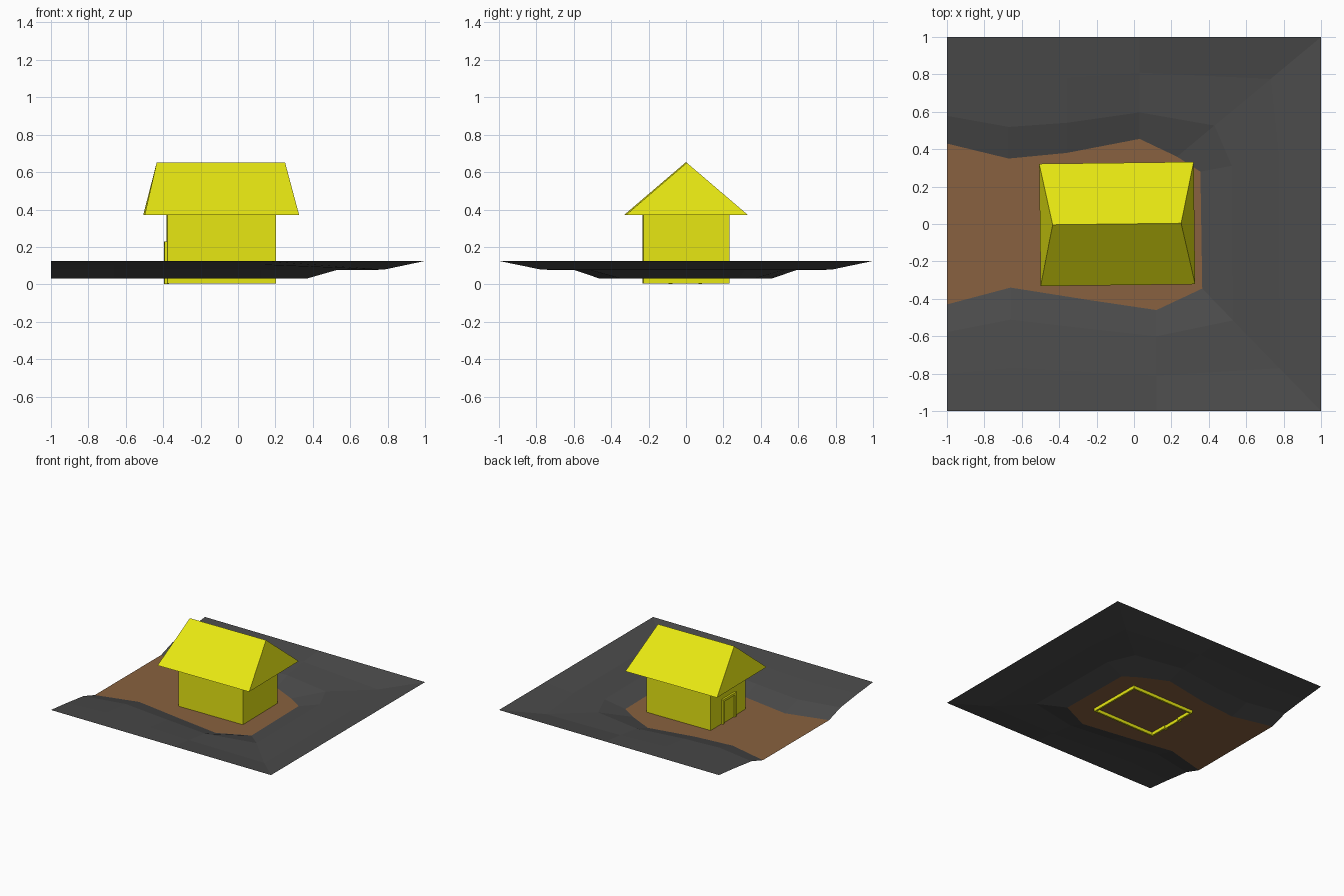
import bpy, bmesh, math

if "Cube" in bpy.data.objects:
    bpy.data.objects.remove(bpy.data.objects["Cube"])

def mat(name, r, g, b):
    m = bpy.data.materials.new(name)
    m.diffuse_color = (r, g, b, 1)
    m.use_nodes = True
    m.node_tree.nodes["Principled BSDF"].inputs["Base Color"].default_value = m.diffuse_color
    return m

YELLOW = mat("yellow", 0.80, 0.80, 0.006)
BROWN = mat("dirt brown", 0.25, 0.12, 0.05)
GREY = mat("dark grey", 0.07, 0.07, 0.07)

def mesh(name, verts, faces, *mats):
    me = bpy.data.meshes.new(name)
    me.from_pydata(verts, [], faces)
    for m in mats:
        me.materials.append(m)
    ob = bpy.data.objects.new(name, me)
    bpy.context.collection.objects.link(ob)
    return ob

def fix_normals(ob):
    bm = bmesh.new()
    bm.from_mesh(ob.data)
    bmesh.ops.recalc_face_normals(bm, faces=bm.faces)
    bm.to_mesh(ob.data)
    bm.free()

# House parts share a tiny turn about the house centre
CX, TURN = -0.09, math.radians(0.7)

def place(ob):
    fix_normals(ob)
    ob.location = (CX, 0, 0)
    ob.rotation_euler.z = TURN

def box(name, x0, x1, y0, y1, z0, z1):
    v = [(x - CX, y, z) for z in (z0, z1) for x, y in
         ((x0, y0), (x1, y0), (x1, y1), (x0, y1))]
    f = [(0, 1, 2, 3), (4, 5, 6, 7)]
    f += [(i, (i + 1) % 4, (i + 1) % 4 + 4, i + 4) for i in range(4)]
    place(mesh(name, v, f, YELLOW))

# Ground: dirt outline, then rings stepping out to the square border
inner = [(-1, .43), (-.67, .35), (-.36, .38), (.03, .455), (.23, .36), (.355, .28),
         (.365, -.345), (.12, -.46), (-.25, -.405), (-.66, -.34), (-1, -.43)]
outer = [(-1, 1), (-.67, 1), (-.36, 1), (.03, 1), (1, 1), (1, .4),
         (1, -1), (.12, -1), (-.25, -1), (-.66, -1), (-1, -1)]
n = len(inner)
verts, faces = [], [tuple(reversed(range(n)))]
for t, z_side, z_right in ((0, .03, .03), (.26, .078, .077), (.65, .105, .078), (1, .125, .125)):
    for (ax, ay), (bx, by) in zip(inner, outer):
        z = z_right if bx == 1 else z_side
        verts.append((ax + (bx - ax) * t, ay + (by - ay) * t, z))
for r in range(3):
    for i in range(n - 1):
        a = r * n + i
        faces.append((a, a + 1, a + n + 1, a + n))
ground = mesh("ground", verts, faces, BROWN, GREY)
fix_normals(ground)
if ground.data.polygons[0].normal.z < 0:
    ground.data.flip_normals()
for p in ground.data.polygons:
    p.material_index = 0 if p.index == 0 else 1

# Walls: thin and hollow, with a doorway in the left end
T, TOP = 0.014, 0.40
box("right_wall", .20 - T, .20, -.23, .23, .004, TOP)
for s, side in ((-1, "front"), (1, "back")):
    ya, yb = sorted((s * .23, s * (.23 - T)))
    box(side + "_wall", -.38, .20, ya, yb, .004, TOP)
    ya, yb = sorted((s * .23, s * .075))
    box(side + "_door_side_wall", -.38, -.38 + T, ya, yb, .004, TOP)
    ya, yb = sorted((s * .09, s * .07))
    box(side + "_door_post", -.395, -.37, ya, yb, .002, .23)
box("wall_over_door", -.38, -.38 + T, -.075, .075, .21, TOP)
box("door_lintel", -.395, -.37, -.07, .07, .21, .23)
box("door", -.385, -.373, -.07, .07, .004, .21)

# Hipped roof with steep ends
roof_v = [(-.413, -.327, .37), (.413, -.327, .37), (.413, .327, .37), (-.413, .327, .37),
          (-.345, 0, .65), (.342, 0, .65)]
roof_f = [(0, 3, 2, 1), (0, 1, 5, 4), (2, 3, 4, 5), (1, 2, 5), (3, 0, 4)]
place(mesh("roof", roof_v, roof_f, YELLOW))
